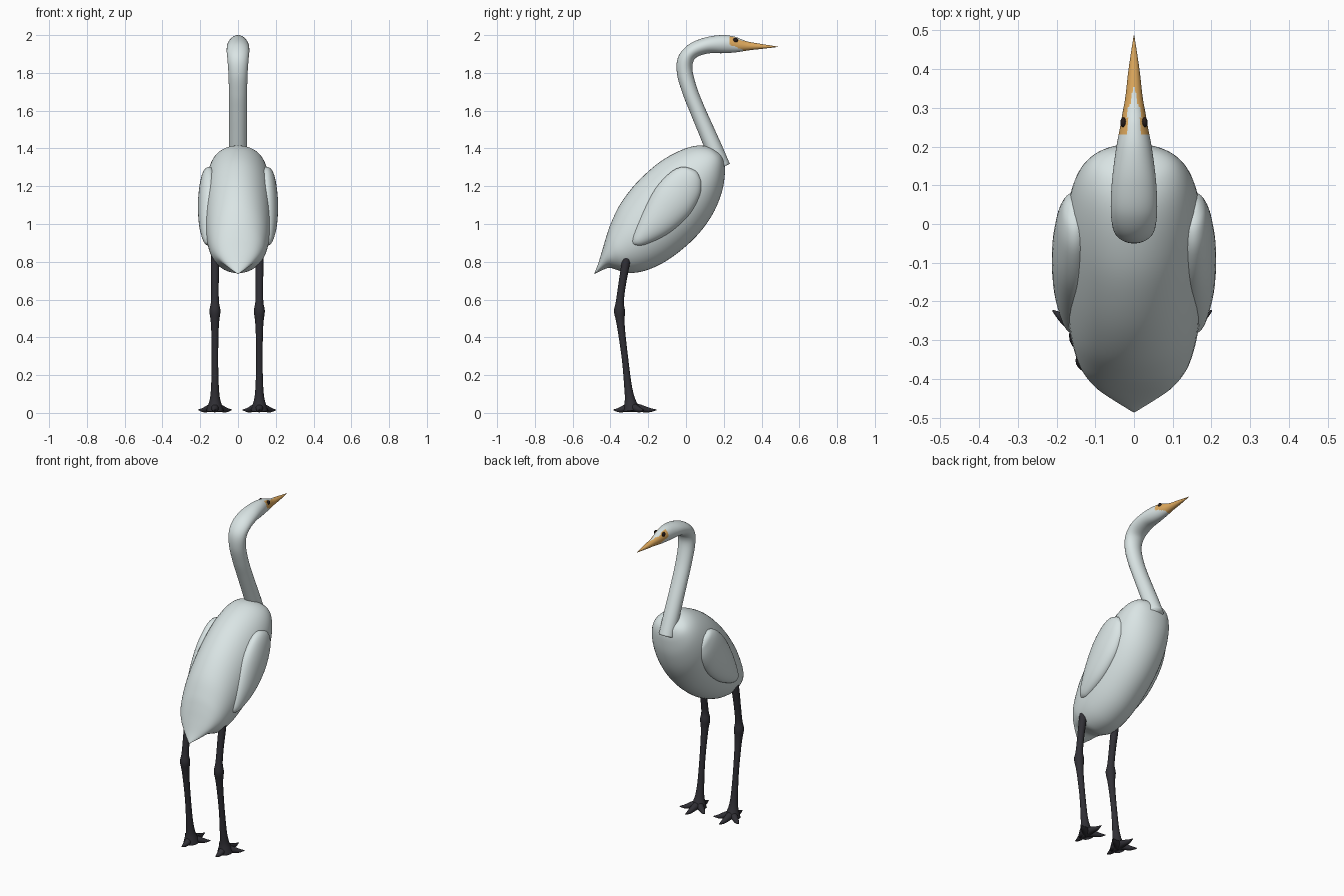
import bpy, bmesh, math
from mathutils import Vector

if "Cube" in bpy.data.objects:
    bpy.data.objects.remove(bpy.data.objects["Cube"])

X = Vector((1, 0, 0))


def material(name, col):
    m = bpy.data.materials.new(name)
    m.diffuse_color = (*col, 1)
    m.use_nodes = True
    m.node_tree.nodes["Principled BSDF"].inputs["Base Color"].default_value = m.diffuse_color
    return m


WHITE = material("pale feathers", (0.70, 0.78, 0.78))
ORANGE = material("beak orange", (0.74, 0.40, 0.11))
DARK = material("leg charcoal", (0.030, 0.029, 0.036))
EYE = material("eye black", (0.02, 0.012, 0.01))


def spline(p0, p1, p2, p3, t):
    return 0.5 * (2 * p1 + (p2 - p0) * t + (2 * p0 - 5 * p1 + 4 * p2 - p3) * t * t
                  + (3 * p1 - p0 - 3 * p2 + p3) * t ** 3)


def loft(bm, stations, seg=32, sub=5):
    """Smooth skin through elliptical stations (centre, half axis, half axis)."""
    n = len(stations)
    rows = []
    for i in range(n - 1):
        q = [stations[min(max(i + k, 0), n - 1)] for k in (-1, 0, 1, 2)]
        for s in range(sub):
            rows.append([spline(*[st[j] for st in q], s / sub) for j in range(3)])
    rows.append(stations[-1])
    rings = []
    for c, a, b in rows:
        rings.append([bm.verts.new(c + a * math.cos(2 * math.pi * k / seg)
                                   + b * math.sin(2 * math.pi * k / seg)) for k in range(seg)])
    for r0, r1 in zip(rings, rings[1:]):
        for k in range(seg):
            j = (k + 1) % seg
            bm.faces.new((r0[k], r0[j], r1[j], r1[k]))
    bm.faces.new(rings[0])
    bm.faces.new(rings[-1])


def tube(path, side=X):
    """Stations across a planar path of (point, thickness, width)."""
    out = []
    for i, (p, h, w) in enumerate(path):
        t = Vector(path[min(i + 1, len(path) - 1)][0]) - Vector(path[max(i - 1, 0)][0])
        out.append((Vector(p), t.normalized().cross(side).normalized() * h, side * w))
    return out


def finish(name, bm, mats):
    bmesh.ops.recalc_face_normals(bm, faces=bm.faces)
    me = bpy.data.meshes.new(name)
    bm.to_mesh(me)
    bm.free()
    ob = bpy.data.objects.new(name, me)
    bpy.context.collection.objects.link(ob)
    for m in mats:
        me.materials.append(m)
    for p in me.polygons:
        p.use_smooth = True
    return ob


def chords(rows, x=0.0):
    """Stations from upper (y, z), lower (y, z) and half width in x."""
    out = []
    for uy, uz, ly, lz, w in rows:
        u, l = Vector((x, uy, uz)), Vector((x, ly, lz))
        out.append(((u + l) / 2, (u - l) / 2, X * w))
    return out


# body with pointed tail
bm = bmesh.new()
loft(bm, chords([
    (-0.486, 0.737, -0.484, 0.735, 0.003), (-0.465, 0.79, -0.445, 0.755, 0.05),
    (-0.442, 0.865, -0.405, 0.768, 0.095), (-0.42, 0.94, -0.36, 0.755, 0.125),
    (-0.395, 1.01, -0.30, 0.74, 0.147), (-0.345, 1.11, -0.20, 0.758, 0.166),
    (-0.26, 1.22, -0.08, 0.82, 0.176), (-0.15, 1.32, 0.05, 0.93, 0.178),
    (-0.05, 1.38, 0.14, 1.05, 0.17), (0.04, 1.412, 0.19, 1.17, 0.148),
    (0.11, 1.412, 0.206, 1.27, 0.113), (0.16, 1.388, 0.202, 1.33, 0.065),
    (0.186, 1.366, 0.188, 1.362, 0.004)]), 48)
finish("body", bm, [WHITE])

# folded wings
for sign, name in ((-1, "left_wing"), (1, "right_wing")):
    bm = bmesh.new()
    loft(bm, chords([
        (-0.286, 0.896, -0.282, 0.892, 0.004), (-0.278, 0.945, -0.225, 0.888, 0.032),
        (-0.23, 1.06, -0.10, 0.945, 0.055), (-0.16, 1.19, 0.01, 1.04, 0.060),
        (-0.08, 1.275, 0.07, 1.14, 0.050), (-0.02, 1.302, 0.083, 1.21, 0.036),
        (0.03, 1.292, 0.075, 1.245, 0.022), (0.06, 1.276, 0.062, 1.272, 0.003)],
        sign * 0.152))
    finish(name, bm, [WHITE])

# neck, head and beak in one skin, beak and face patch coloured by position
neck = [(0.19, 1.30, .046, .048), (0.148, 1.40, .045, .048), (0.105, 1.50, .043, .047),
        (0.062, 1.60, .041, .047), (0.022, 1.70, .041, .048), (-0.006, 1.80, .042, .051),
        (-0.002, 1.87, .042, .056), (0.038, 1.918, .040, .060), (0.11, 1.945, .043, .057),
        (0.19, 1.952, .048, .047), (0.25, 1.95, .043, .036), (0.29, 1.945, .033, .029),
        (0.33, 1.942, .023, .022), (0.40, 1.94, .013, .014), (0.486, 1.938, .001, .001)]
bm = bmesh.new()
loft(bm, tube([((0, y, z), h, w) for y, z, h, w in neck]), 40, 8)
for f in bm.faces:
    c = f.calc_center_median()
    ax = abs(c.x)
    top_wedge = c.z > 1.94 and ax < 0.012 * (0.36 - c.y) / 0.06
    beak = c.y > 0.30 and not top_wedge
    lore = c.y > 0.232 and ax > 0.017 and c.z > 1.95 - (c.y - 0.232) * 0.4
    f.material_index = int(beak or lore)
finish("neck_head_and_beak", bm, [WHITE, ORANGE])

# eyes
for sign, name in ((-1, "left_eye"), (1, "right_eye")):
    bm = bmesh.new()
    bmesh.ops.create_uvsphere(bm, u_segments=20, v_segments=12, radius=0.013)
    for v in bm.verts:
        v.co = Vector((v.co.x * 0.6 + sign * 0.0275, v.co.y + 0.262, v.co.z + 1.973))
    finish(name, bm, [EYE])

# legs with knobbly joint, flared ankle and four toes
leg = [(-0.313, 0.842, .004), (-0.314, 0.835, .019), (-0.318, 0.80, .022),
       (-0.338, 0.68, .020), (-0.350, 0.59, .021), (-0.352, 0.54, .029),
       (-0.348, 0.49, .023), (-0.340, 0.42, .019), (-0.322, 0.28, .017),
       (-0.308, 0.15, .020), (-0.298, 0.08, .026), (-0.292, 0.04, .037),
       (-0.288, 0.012, .046)]
toes = [(0, 0.133), (0.088, 0.065), (-0.088, 0.065), (0, -0.097)]
for x, name in ((-0.122, "left_leg"), (0.113, "right_leg")):
    bm = bmesh.new()
    loft(bm, tube([((x, y, z), r, r) for y, z, r in leg]), 20, 4)
    for dx, dy in toes:
        d = Vector((dx, dy, 0))
        side = d.normalized().cross(Vector((0, 0, 1)))
        base = Vector((x, -0.288, 0))
        path = [(base + d * f + Vector((0, 0, z)), h, w) for f, z, h, w in (
            (0, .030, .026, .026), (0.35, .024, .020, .020),
            (0.7, .015, .012, .013), (1.0, .016, .002, .002))]
        loft(bm, tube(path, side), 14, 4)
    for v in bm.verts:
        v.co.z = max(v.co.z, 0.0)
    finish(name, bm, [DARK])
